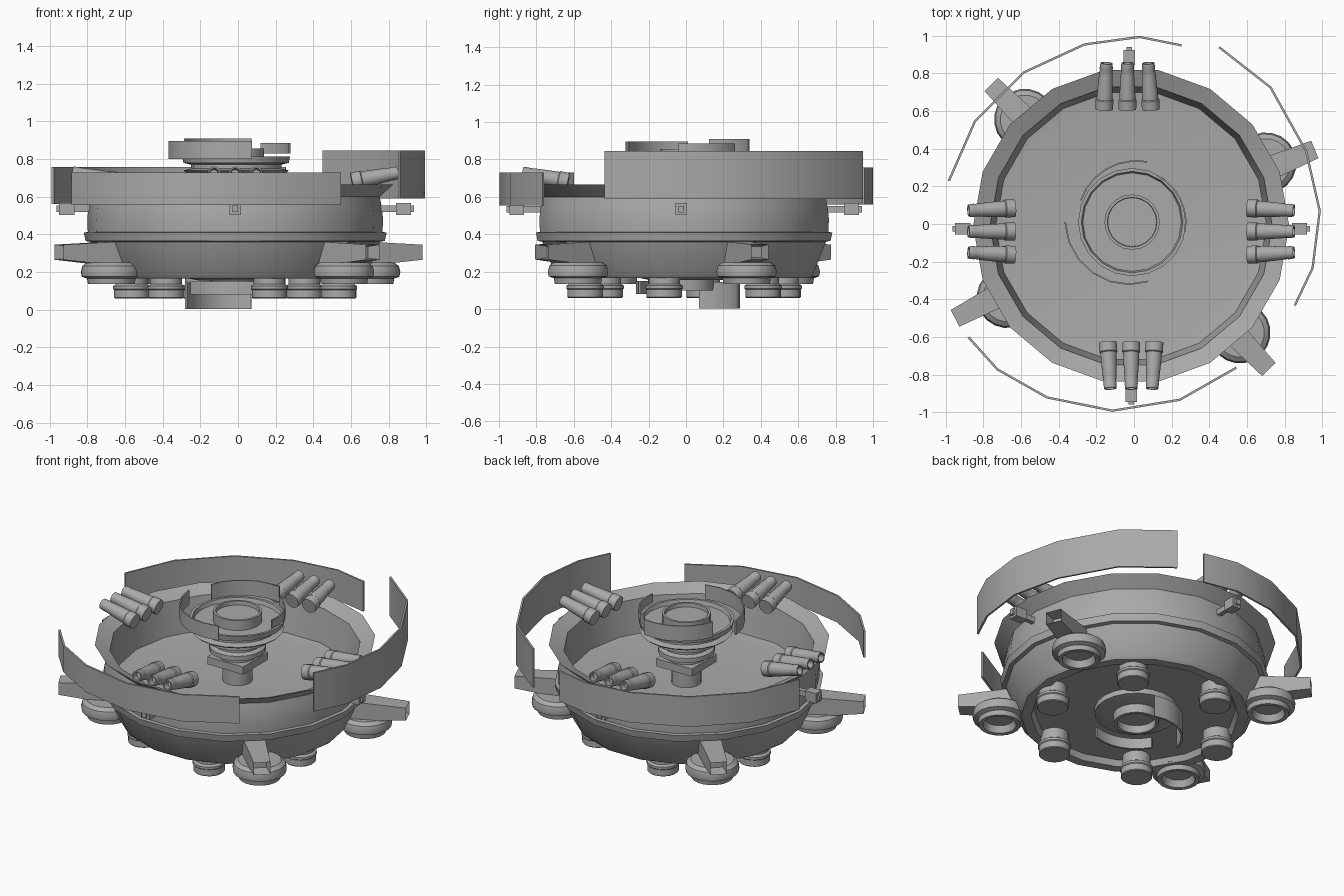
import bpy, bmesh, math
from mathutils import Matrix, Vector

cube = bpy.data.objects.get("Cube")
if cube:
    bpy.data.objects.remove(cube)

grey = bpy.data.materials.new("hull_grey")
grey.use_nodes = True
grey.diffuse_color = (0.4, 0.4, 0.4, 1)
grey.node_tree.nodes["Principled BSDF"].inputs["Base Color"].default_value = (0.4, 0.4, 0.4, 1)

CENTRE = Matrix.Translation((-0.015, -0.01, 0))
parts = []


def finish(name, bm, matrix=None):
    bmesh.ops.recalc_face_normals(bm, faces=bm.faces)
    if matrix is not None:
        bm.transform(matrix)
    mesh = bpy.data.meshes.new(name)
    bm.to_mesh(mesh)
    bm.free()
    mesh.materials.append(grey)
    obj = bpy.data.objects.new(name, mesh)
    bpy.context.collection.objects.link(obj)
    parts.append(obj)
    return obj


def lathe(name, profile, sides, matrix=None):
    """Spin a radius/height profile around z."""
    bm = bmesh.new()
    rows = []
    for r, z in profile:
        if r == 0:
            rows.append([bm.verts.new((0, 0, z))] * sides)
        else:
            rows.append([bm.verts.new((r * math.cos(math.tau * i / sides),
                                       r * math.sin(math.tau * i / sides), z))
                         for i in range(sides)])
    for low, high in zip(rows, rows[1:]):
        for i in range(sides):
            j = (i + 1) % sides
            corners = list(dict.fromkeys((low[i], low[j], high[j], high[i])))
            bm.faces.new(corners)
    return finish(name, bm, matrix)


def box(name, size, at, matrix):
    bm = bmesh.new()
    bmesh.ops.create_cube(bm, size=1)
    bm.transform(Matrix.Translation(at) @ Matrix.Diagonal((*size, 1)))
    return finish(name, bm, matrix)


def wall(name, path, low, high, thick=0.012):
    """Thin upright plate that follows a plan path."""
    bm = bmesh.new()
    columns = []
    for x, y in path:
        inward = 1 - thick / math.hypot(x, y)
        columns.append([bm.verts.new(p) for p in (
            (x, y, low), (x, y, high), (x * inward, y * inward, high), (x * inward, y * inward, low))])
    for a, b in zip(columns, columns[1:]):
        for i in range(4):
            j = (i + 1) % 4
            bm.faces.new((a[i], a[j], b[j], b[i]))
    bm.faces.new(columns[0])
    bm.faces.new(columns[-1][::-1])
    return finish(name, bm)


def arc(r0, r1, a0, a1, steps=6):
    path = []
    for i in range(steps + 1):
        t = i / steps
        a, r = math.radians(a0 + (a1 - a0) * t), r0 + (r1 - r0) * t
        path.append((r * math.cos(a) - 0.01, r * math.sin(a) + 0.01))
    return path


def around(degrees):
    return CENTRE @ Matrix.Rotation(math.radians(degrees), 4, "Z")


# Bowl-shaped hull with belt, flared rim, deep deck and recessed underside
lathe("hull", [
    (0, 0.2), (0.6, 0.2), (0.62, 0.165), (0.68, 0.165), (0.70, 0.185), (0.77, 0.36),
    (0.795, 0.365), (0.805, 0.41), (0.783, 0.412), (0.786, 0.48), (0.78, 0.54),
    (0.768, 0.6), (0.84, 0.665), (0.75, 0.625), (0.72, 0.41), (0.65, 0.40), (0, 0.40)],
    18, CENTRE)

# Outer shield walls
wall("back_shield", [(-0.99, 0.23), (-0.85, 0.55), (-0.59, 0.81), (-0.265, 0.96),
                     (0.03, 1.0), (0.255, 0.955)], 0.56, 0.757)
wall("left_shield", [(0.455, 0.945), (0.73, 0.73), (0.92, 0.39), (0.993, 0.07),
                     (0.955, -0.235), (0.86, -0.435)], 0.59, 0.845)
wall("front_shield", [(-0.885, -0.605), (-0.73, -0.777), (-0.465, -0.927), (-0.115, -0.998),
                      (0.245, -0.94), (0.548, -0.768)], 0.555, 0.73)

# Central turret on a square foot and post
hub = Matrix.Translation((-0.01, 0.01, 0))
box("turret_foot", (0.26, 0.26, 0.05), (0, 0, 0.54), hub)
lathe("turret", [
    (0, 0.40), (0.09, 0.40), (0.09, 0.55), (0.12, 0.56), (0.12, 0.59), (0.17, 0.6),
    (0.17, 0.63), (0.14, 0.64), (0.14, 0.66), (0.2, 0.68), (0.2, 0.7), (0.27, 0.73),
    (0.28, 0.74), (0.24, 0.75), (0.24, 0.77), (0.28, 0.78), (0.287, 0.815),
    (0.27, 0.815), (0.262, 0.79), (0.147, 0.79), (0.147, 0.855), (0.132, 0.855),
    (0.13, 0.83), (0, 0.83)], 20, hub)
wall("turret_front_shield", arc(0.36, 0.33, 180, 285), 0.8, 0.895, 0.008)
wall("turret_back_shield", arc(0.3, 0.335, 157, 76), 0.81, 0.91, 0.008)
wall("turret_side_shield", arc(0.285, 0.29, 62, -10), 0.83, 0.885, 0.008)

# Underside turret with hanging shields
lathe("lower_turret", [
    (0, 0.2), (0.25, 0.2), (0.25, 0.165), (0.2, 0.155), (0.14, 0.155), (0.135, 0.1),
    (0.115, 0.1), (0.115, 0.15), (0, 0.15)], 20, hub)
wall("lower_back_shield", arc(0.28, 0.28, 167, 73), 0.003, 0.145)
wall("lower_front_shield", arc(0.28, 0.28, 210, 290), 0.08, 0.15)

# Six thruster pods under the hull
for k in range(6):
    spot = around(49 + 60 * k) @ Matrix.Translation((0.56, 0, 0))
    lathe("thruster_pod", [(0, 0.06), (0.09, 0.06), (0.095, 0.065), (0.095, 0.105),
                           (0.1, 0.11), (0.1, 0.125), (0.085, 0.135), (0.085, 0.21),
                           (0, 0.21)], 18, spot)

# Four outrigger arms with hollow tips, each beside a nozzle pad
for angle, pad_angle, pad_reach in ((22.6, 25, 0.79), (134.7, 135, 0.8),
                                    (207.7, 210, 0.76), (313.8, 315.5, 0.81)):
    bm = bmesh.new()
    bmesh.ops.create_cube(bm, size=1)
    for v in bm.verts:
        tip = v.co.x > 0
        width, high, low = (0.1, 0.345, 0.265) if tip else (0.14, 0.365, 0.225)
        v.co = Vector((1.057 if tip else 0.66, math.copysign(width / 2, v.co.y),
                       high if v.co.z > 0 else low))
    bm.normal_update()
    end = max(bm.faces, key=lambda f: f.calc_center_median().x)
    bmesh.ops.inset_region(bm, faces=[end], thickness=0.014)
    bmesh.ops.translate(bm, verts=end.verts, vec=(-0.08, 0, 0))
    finish("outrigger_arm", bm, around(angle))
    lathe("nozzle_pad", [(0, 0.18), (0.085, 0.18), (0.1, 0.137), (0.125, 0.135),
                         (0.13, 0.165), (0.158, 0.175), (0.163, 0.2), (0.155, 0.232),
                         (0.13, 0.25), (0, 0.25)], 20,
          around(pad_angle) @ Matrix.Translation((pad_reach, 0, 0)))

# Four batteries of three cannons with a bracket outside each
for side, shift in enumerate((-0.03, 0.02, 0.03, 0)):
    turn = around(90 * side)
    for lane in (-1, 0, 1):
        aim = (turn @ Matrix.Translation((0.62, lane * 0.124 + shift, 0.68))
               @ Matrix.Rotation(math.radians(-lane * 3), 4, "Z")
               @ Matrix.Rotation(math.radians(79), 4, "Y"))
        lathe("cannon", [(0, 0), (0.048, 0), (0.049, 0.05), (0.044, 0.055), (0.041, 0.12),
                         (0.037, 0.18), (0.034, 0.215), (0.036, 0.22), (0.033, 0.25),
                         (0.025, 0.25), (0.023, 0.21), (0, 0.21)], 14, aim)
    box("bracket_arm", (0.2, 0.03, 0.035), (0.85, shift / 2, 0.535), turn)
    box("bracket_head", (0.08, 0.06, 0.065), (0.895, shift / 2, 0.535), turn)

# Smooth the curved surfaces and keep hard edges
bpy.ops.object.select_all(action="DESELECT")
for obj in parts:
    obj.select_set(True)
bpy.context.view_layer.objects.active = parts[0]
bpy.ops.object.shade_smooth_by_angle(angle=math.radians(30))
